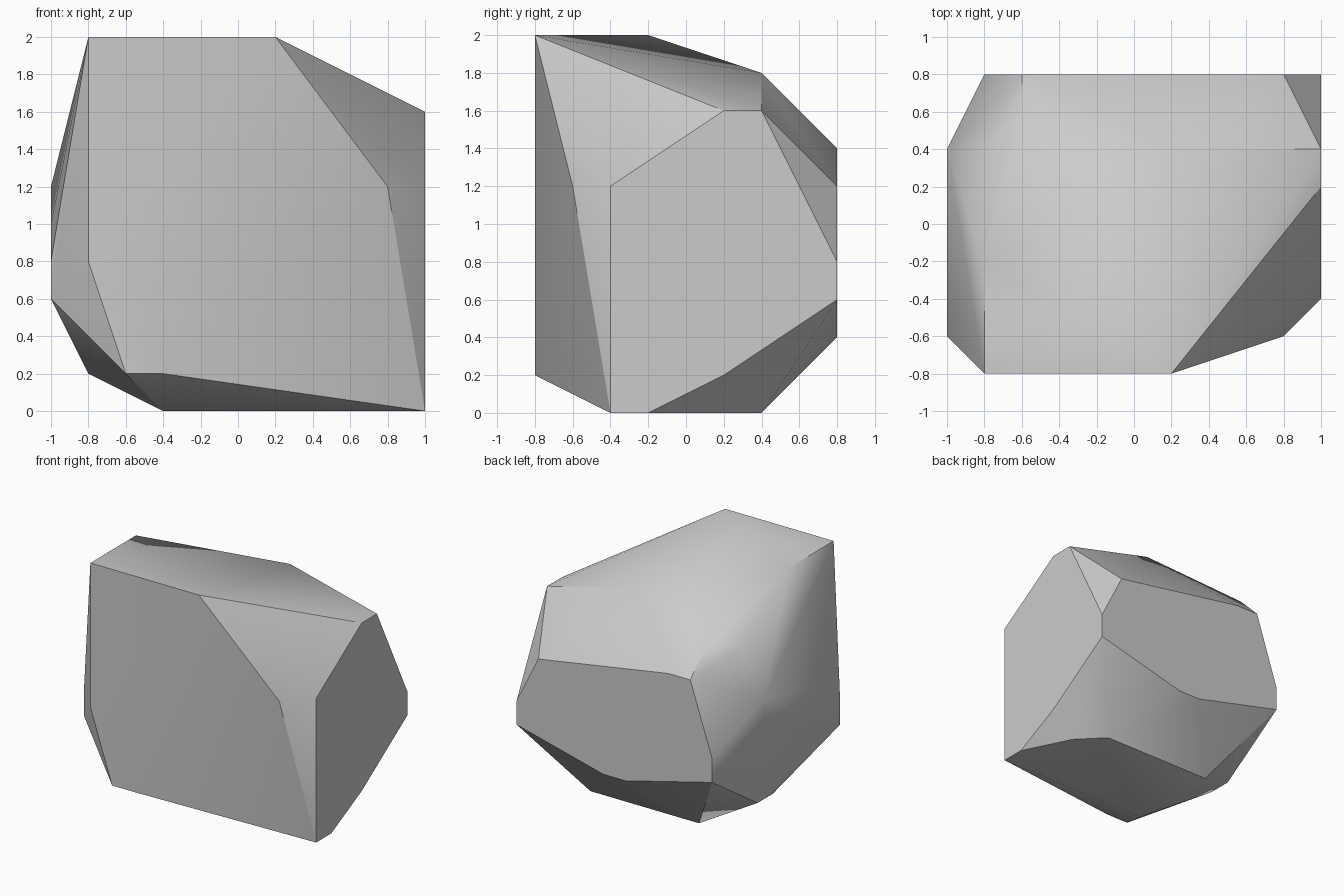
import bpy
import bmesh
import math

# Remove the default cube
cube = bpy.data.objects.get("Cube")
if cube:
    bpy.data.objects.remove(cube, do_unlink=True)

GRID = 0.2  # every corner of the boulder sits on this grid

# Corner positions (x, y) of the boulder for each height, in grid steps
corners_by_height = {
    0: [(5, -2), (5, -1), (4, 1), (3, 2), (-2, 2), (-2, -2)],
    1: [(-2, -4), (-3, -4), (-4, 0), (-4, 1), (5, 1)],
    2: [(0, 4), (1, 4)],
    3: [(5, 4), (-4, 4), (-5, -3)],
    4: [(5, 4), (-4, 4), (-5, -3), (-4, -4)],
    5: [(-5, 2), (-5, -2)],
    6: [(5, -2), (4, -3), (4, 4), (-5, 2)],
    7: [(-3, 4), (-2, 4)],
    8: [(5, 1), (5, 2), (-3, 3), (-4, 2)],
    9: [(1, 2)],
    10: [(-4, -4), (1, -4), (-4, -1)],
}


def make_material(name, color):
    mat = bpy.data.materials.new(name)
    mat.use_nodes = True
    mat.diffuse_color = color
    bsdf = next(n for n in mat.node_tree.nodes if n.type == "BSDF_PRINCIPLED")
    bsdf.inputs["Base Color"].default_value = color
    bsdf.inputs["Roughness"].default_value = 0.9
    return mat


def make_hull(name, layers, material):
    """Wrap a faceted convex stone around the layered corners."""
    bm = bmesh.new()
    for height, corners in layers.items():
        for x, y in corners:
            bm.verts.new((x * GRID, y * GRID, height * GRID))
    hull = bmesh.ops.convex_hull(bm, input=bm.verts[:])
    unused = {g for g in hull["geom_interior"] + hull["geom_unused"]
              if isinstance(g, bmesh.types.BMVert)}
    bmesh.ops.delete(bm, geom=list(unused), context="VERTS")
    # Merge triangles that lie in the same flat facet
    bmesh.ops.dissolve_limit(bm, angle_limit=math.radians(0.5),
                             verts=bm.verts[:], edges=bm.edges[:])
    bmesh.ops.recalc_face_normals(bm, faces=bm.faces[:])
    mesh = bpy.data.meshes.new(name)
    bm.to_mesh(mesh)
    bm.free()
    mesh.materials.append(material)
    obj = bpy.data.objects.new(name, mesh)
    bpy.context.collection.objects.link(obj)
    return obj


# Boulder, soft across shallow facets and crisp along the sharp edges
stone_grey = make_material("stone grey", (0.6, 0.6, 0.6, 1.0))
boulder = make_hull("boulder", corners_by_height, stone_grey)
bpy.ops.object.select_all(action="DESELECT")
boulder.select_set(True)
bpy.context.view_layer.objects.active = boulder
bpy.ops.object.shade_smooth_by_angle(angle=math.radians(30))
